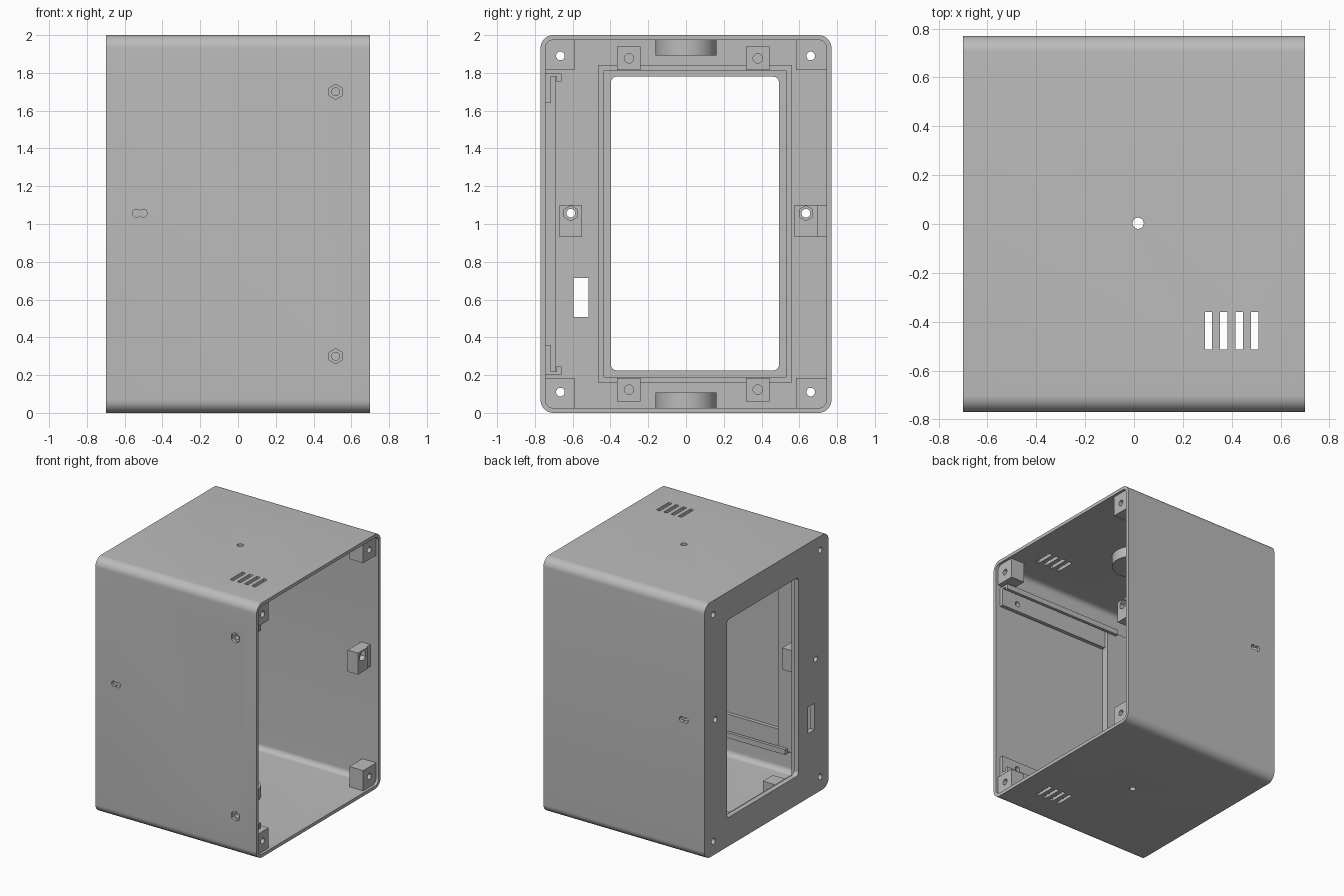
import bpy, bmesh, math

if "Cube" in bpy.data.objects:
    bpy.data.objects.remove(bpy.data.objects["Cube"], do_unlink=True)

grey = bpy.data.materials.new("light_grey")
grey.use_nodes = True
grey.diffuse_color = (0.5, 0.5, 0.5, 1)
grey.node_tree.nodes["Principled BSDF"].inputs["Base Color"].default_value = (0.5, 0.5, 0.5, 1)


def rect(a0, a1, b0, b1, r=0, steps=10):
    """Outline of a rectangle, with rounded corners when r > 0."""
    if not r:
        return [(a0, b0), (a1, b0), (a1, b1), (a0, b1)]
    pts = []
    corners = [(a1 - r, b1 - r), (a0 + r, b1 - r), (a0 + r, b0 + r), (a1 - r, b0 + r)]
    for q, (ca, cb) in enumerate(corners):
        for i in range(steps + 1):
            t = (q + i / steps) * math.pi / 2
            pts.append((ca + r * math.cos(t), cb + r * math.sin(t)))
    return pts


def disc(a, b, r, n=24, turn=0.0):
    return [(a + r * math.cos(turn + math.tau * i / n),
             b + r * math.sin(turn + math.tau * i / n)) for i in range(n)]


def prism(name, outline, axis, lo, hi):
    """Extrude an outline along an axis; the outline uses the other two axes in order."""
    place = {"x": lambda a, b, t: (t, a, b),
             "y": lambda a, b, t: (a, t, b),
             "z": lambda a, b, t: (a, b, t)}[axis]
    bm = bmesh.new()
    low = [bm.verts.new(place(a, b, lo)) for a, b in outline]
    high = [bm.verts.new(place(a, b, hi)) for a, b in outline]
    bm.faces.new(low)
    bm.faces.new(high)
    n = len(outline)
    for i in range(n):
        j = (i + 1) % n
        bm.faces.new((low[i], low[j], high[j], high[i]))
    bmesh.ops.recalc_face_normals(bm, faces=bm.faces)
    mesh = bpy.data.meshes.new(name)
    bm.to_mesh(mesh)
    bm.free()
    mesh.materials.append(grey)
    obj = bpy.data.objects.new(name, mesh)
    bpy.context.collection.objects.link(obj)
    return obj


def cut(obj, *shapes):
    """Subtract prisms, given as (outline, axis, lo, hi), and bake the result."""
    cutters = []
    for s in shapes:
        c = prism("cutter", *s)
        c.hide_render = True
        m = obj.modifiers.new("cut", "BOOLEAN")
        m.operation, m.solver, m.object = "DIFFERENCE", "EXACT", c
        cutters.append(c)
    bpy.context.view_layer.update()
    baked = bpy.data.meshes.new_from_object(
        obj.evaluated_get(bpy.context.evaluated_depsgraph_get()))
    obj.modifiers.clear()
    obj.data = baked
    for c in cutters:
        bpy.data.objects.remove(c, do_unlink=True)
    return obj


def flip(z, upper):
    return 2 - z if upper else z


def zrect(y0, y1, z0, z1, upper):
    a, b = sorted((flip(z0, upper), flip(z1, upper)))
    return rect(y0, y1, a, b)


corner_holes = [(y, z) for y in (-0.665, 0.66) for z in (0.11, 1.89)]
mid_holes = [(-0.61, 1.057), (0.635, 1.057)]

# Outer shell: rounded tube closed by the window panel at -x
case = prism("case_shell", rect(-0.77, 0.77, 0, 2, 0.068), "x", -0.7, 0.7)
shapes = [(rect(-0.744, 0.744, 0.026, 1.974, 0.042), "x", -0.66, 0.8),
          (rect(-0.397, 0.492, 0.225, 1.78, 0.03), "x", -0.8, -0.6),
          (rect(-0.595, -0.515, 0.507, 0.713), "x", -0.8, -0.6),
          (disc(0.017, 0.003, 0.023), "z", -0.1, 2.1)]
# Screw holes in the panel
shapes += [(disc(y, z, 0.023), "x", -0.8, -0.6) for y, z in corner_holes + mid_holes]
# Vent slots through top and bottom
for i in range(4):
    x = 0.29 + 0.063 * i
    shapes.append((rect(x, x + 0.03, -0.513, -0.36), "z", -0.1, 2.1))
# Hexagonal nut pockets and bolt holes in the front wall
bolts = []
for z in (0.3, 1.7):
    bolts += [(disc(0.517, z, 0.04, 6, math.pi / 6), "y", -0.8, -0.75),
              (disc(0.517, z, 0.021), "y", -0.8, -0.6)]
shapes += bolts
# Twin access holes on front and back walls
for lo, hi in ((-0.8, -0.72), (0.72, 0.8)):
    for x in (-0.538, -0.502):
        shapes.append((disc(x, 1.057, 0.021), "y", lo, hi))
cut(case, *shapes)

# Raised rim around the window
rim = prism("window_rim", rect(-0.465, 0.56, 0.16, 1.842), "x", -0.67, -0.61)
cut(rim, (rect(-0.435, 0.53, 0.19, 1.812), "x", -0.7, -0.5))

for upper in (False, True):
    level = "upper" if upper else "lower"

    # Corner screw blocks at the open end
    for side, y0, y1, hy in (("front", -0.75, -0.59, -0.665), ("back", 0.582, 0.75, 0.66)):
        block = prism(f"{level}_{side}_corner_block", zrect(y0, y1, 0.024, 0.185, upper),
                      "x", 0.56, 0.68)
        cut(block, (disc(hy, flip(0.11, upper), 0.023), "x", 0.5, 0.8))

    # Screen mounting lugs on the panel
    for side, y in (("front", -0.302), ("back", 0.38)):
        lug = prism(f"{level}_{side}_lug", zrect(y - 0.062, y + 0.062, 0.06, 0.185, upper),
                    "x", -0.67, -0.5)
        cut(lug, (disc(y, flip(0.123, upper), 0.025), "x", -0.6, -0.4))

    # Round boss on floor and ceiling
    z0, z1 = sorted((flip(0.02, upper), flip(0.108, upper)))
    boss = prism(f"{level}_boss", disc(0.0, 0.0, 0.162, 64), "z", z0, z1)
    cut(boss, (disc(0.017, 0.003, 0.023), "z", -0.1, 2.1))

    # Hooked rail for a board on the front wall
    profile = [(-0.75, 0.36), (-0.715, 0.36), (-0.715, 0.22), (-0.685, 0.22),
               (-0.685, 0.245), (-0.66, 0.245), (-0.66, 0.203), (-0.75, 0.203)]
    rail = prism(f"{level}_board_rail", [(y, flip(z, upper)) for y, z in profile],
                 "x", -0.4, 0.66)
    cut(rail, *bolts)

# Upright stop joining the two rails
prism("board_stop", rect(-0.75, -0.687, 0.22, 1.78), "x", -0.67, -0.32)

# Mid-height nut blocks with hexagonal pockets
def nut_block(name, y, x0, x1):
    block = prism(name, rect(y - 0.06, y + 0.06, 0.93, 1.1), "x", x0, x1)
    cut(block, (disc(y, 1.057, 0.023), "x", x0 - 0.1, x1 + 0.1),
        (disc(y, 1.057, 0.04, 6, math.pi / 6), "x", x1 - 0.04, x1 + 0.1))


nut_block("front_nut_block", mid_holes[0][0], -0.67, -0.45)
nut_block("back_nut_block", mid_holes[1][0], 0.55, 0.64)
prism("back_nut_block_web", rect(0.69, 0.75, 0.93, 1.1), "x", 0.55, 0.63)

# Smooth the rounded parts, keep edges sharp
bpy.ops.object.select_all(action="DESELECT")
for obj in bpy.context.scene.objects:
    if obj.type == "MESH":
        obj.select_set(True)
bpy.context.view_layer.objects.active = case
bpy.ops.object.shade_smooth_by_angle(angle=math.radians(30))
